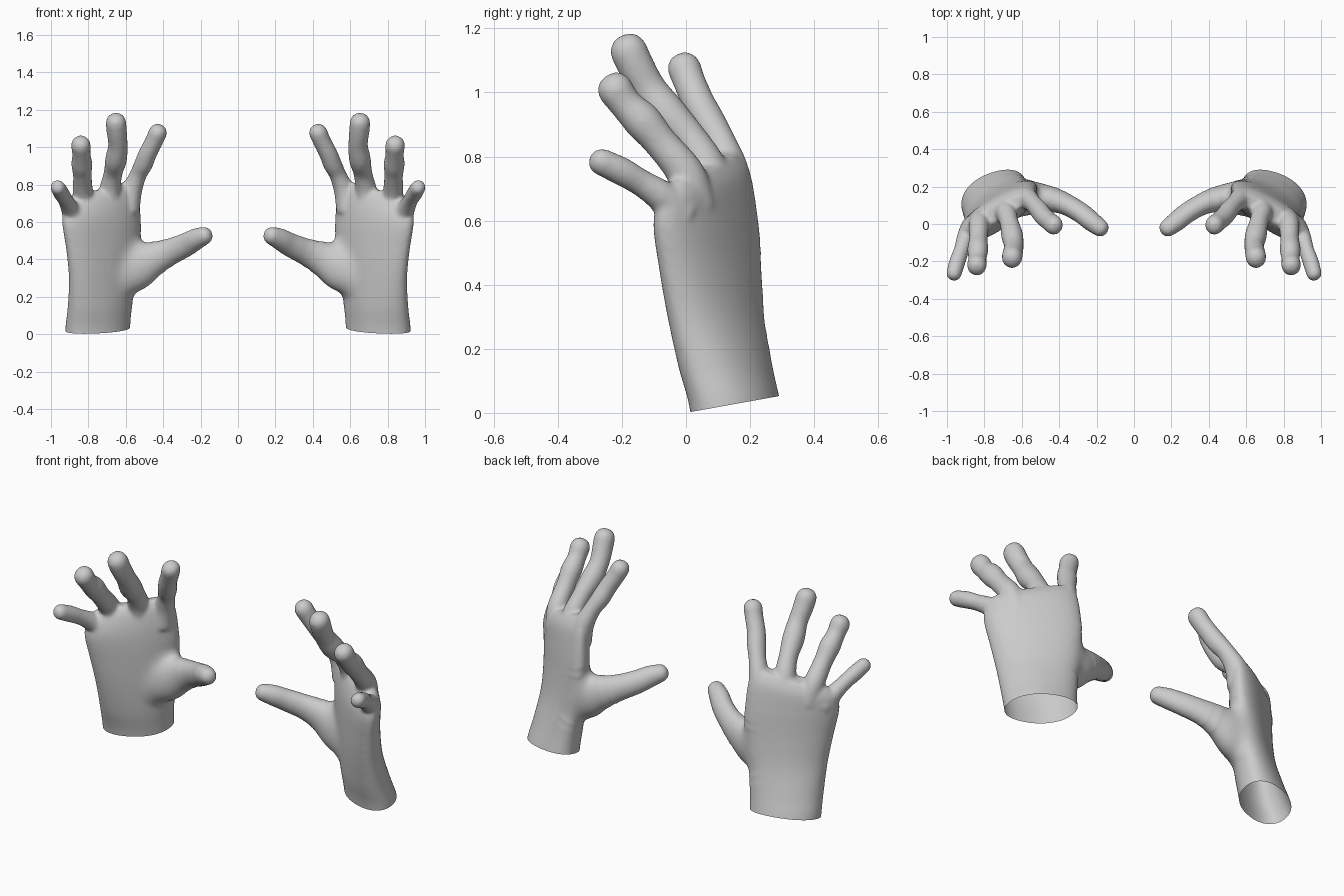
import bpy, bmesh, math
from mathutils import Vector

if "Cube" in bpy.data.objects:
    bpy.data.objects.remove(bpy.data.objects["Cube"])

SIDES = 28


def spline(pts, steps=6):
    """Catmull-Rom interpolation of tuples of any length."""
    p = [pts[0]] + list(pts) + [pts[-1]]
    out = []
    for i in range(1, len(p) - 2):
        for s in range(steps):
            t = s / steps
            out.append([0.5 * (2 * b + (c - a) * t + (2 * a - 5 * b + 4 * c - d) * t * t
                               + (3 * b - a - 3 * c + d) * t ** 3)
                        for a, b, c, d in zip(*p[i - 1:i + 3])])
    out.append(list(pts[-1]))
    return out


def loft(bm, rings):
    """Closed skin over a stack of rings."""
    vs = [[bm.verts.new(c) for c in r] for r in rings]
    n = len(vs[0])
    faces = [bm.faces.new((lo[i], lo[(i + 1) % n], hi[(i + 1) % n], hi[i]))
             for lo, hi in zip(vs, vs[1:]) for i in range(n)]
    faces += [bm.faces.new(vs[0][::-1]), bm.faces.new(vs[-1])]
    bmesh.ops.recalc_face_normals(bm, faces=faces)


def digit(bm, pts, base_squash=1.06, tip_squash=1.06):
    """Blunt-tipped tube through (x, y, z, radius) points, base first."""
    path = spline(pts)
    ps = [Vector(p[:3]) for p in path]
    rs = [p[3] * 1.04 for p in path]
    end = (ps[-1] - ps[-2]).normalized()
    tip, r = ps[-1].copy(), rs[-1]
    for a in (25, 45, 65, 82):                      # domed fingertip
        ps.append(tip + end * r * math.sin(math.radians(a)))
        rs.append(r * math.cos(math.radians(a)) ** 0.85)
    rings = []
    for i, (p, r) in enumerate(zip(ps, rs)):
        t = (ps[min(i + 1, len(ps) - 1)] - ps[max(i - 1, 0)]).normalized()
        b = t.cross(Vector((0, 1, 0))).normalized()
        n = b.cross(t)
        f = i / (len(ps) - 1)
        q = base_squash * (1 - f) + tip_squash * f
        rings.append([p + b * r * math.cos(k * math.tau / SIDES)
                      + n * r * q * math.sin(k * math.tau / SIDES) for k in range(SIDES)])
    loft(bm, rings)


def palm(bm, sections, power=2.2):
    """Sections: z, centre x, centre y, half width, half depth, twist, top slope."""
    def se(v):
        return math.copysign(abs(v) ** (2 / power), v)
    rings = []
    for z, cx, cy, a, t, s, k in spline(sections):
        ring = []
        for i in range(SIDES * 2):
            ang = i * math.tau / (SIDES * 2)
            dx = a * se(math.cos(ang))
            ring.append((cx + dx, cy - s * dx + t * se(math.sin(ang)), z - k * dx))
        rings.append(ring)
    loft(bm, rings)


bm = bmesh.new()
# palm and wrist
palm(bm, [(-.10, .75, .175, .175, .134, .29, 0), (.03, .75, .152, .173, .132, .29, 0),
          (.15, .738, .122, .172, .128, .38, 0), (.30, .722, .095, .182, .117, .5, 0),
          (.45, .718, .078, .2, .110, .56, 0), (.61, .73, .06, .209, .102, .57, .1),
          (.72, .735, .06, .2, .08, .53, .25), (.775, .735, .06, .165, .045, .5, .3)])
# thumb
digit(bm, [(.66, .10, .31, .11), (.55, .135, .355, .125), (.46, .135, .4, .098),
           (.37, .108, .438, .071), (.285, .06, .475, .062), (.225, .012, .508, .056),
           (.185, -.018, .525, .048)], .62, 1.0)
# index finger
digit(bm, [(.59, .14, .66, .062), (.57, .135, .76, .054), (.535, .105, .85, .044),
           (.505, .07, .91, .048), (.483, .04, .965, .047), (.45, .012, 1.03, .046),
           (.43, -.005, 1.075, .048)])
# middle finger
digit(bm, [(.69, .08, .66, .062), (.685, .065, .765, .056), (.668, .01, .86, .048),
           (.652, -.06, .935, .056), (.642, -.115, 1.01, .05), (.648, -.155, 1.08, .052),
           (.652, -.178, 1.128, .053)])
# ring finger
digit(bm, [(.81, .03, .64, .06), (.828, .0, .745, .054), (.832, -.08, .845, .048),
           (.835, -.135, .91, .054), (.837, -.185, .96, .047), (.84, -.22, 1.008, .051)])
# little finger
digit(bm, [(.865, -.01, .615, .055), (.9, -.075, .675, .046), (.922, -.14, .718, .039),
           (.944, -.2, .753, .041), (.962, -.263, .783, .039)])

mesh = bpy.data.meshes.new("hand_parts")
bm.to_mesh(mesh)
bm.free()
source = bpy.data.objects.new("hand_parts", mesh)
bpy.context.collection.objects.link(source)

# fuse the parts into one soft skin
rem = source.modifiers.new("fuse", 'REMESH')
rem.mode = 'VOXEL'
rem.voxel_size = 0.009
smo = source.modifiers.new("soften", 'SMOOTH')
smo.factor = 0.5
smo.iterations = 10
dg = bpy.context.evaluated_depsgraph_get()
skin = bpy.data.meshes.new_from_object(source.evaluated_get(dg))
bpy.data.objects.remove(source)

# blend the thumb root into the palm
bm = bmesh.new()
bm.from_mesh(skin)
for radius, rounds in ((.21, 25), (.17, 40)):
    root = [v for v in bm.verts if (v.co - Vector((.57, .13, .36))).length < radius]
    for _ in range(rounds):
        bmesh.ops.smooth_vert(bm, verts=root, factor=.5,
                              use_axis_x=True, use_axis_y=True, use_axis_z=True)
bm.to_mesh(skin)
bm.free()

# open, slanted cut at the wrist; mirrored second hand
for name, side in (("right_hand", 1), ("left_hand", -1)):
    bm = bmesh.new()
    bm.from_mesh(skin)
    bmesh.ops.bisect_plane(bm, geom=bm.verts[:] + bm.edges[:] + bm.faces[:],
                           plane_co=(0, .01, .002), plane_no=(0, .18, -1), clear_outer=True)
    if side < 0:
        for v in bm.verts:
            v.co.x *= -1
        bmesh.ops.reverse_faces(bm, faces=bm.faces[:])
    for f in bm.faces:
        f.smooth = True
    me = bpy.data.meshes.new(name)
    bm.to_mesh(me)
    bm.free()
    bpy.context.collection.objects.link(bpy.data.objects.new(name, me))
